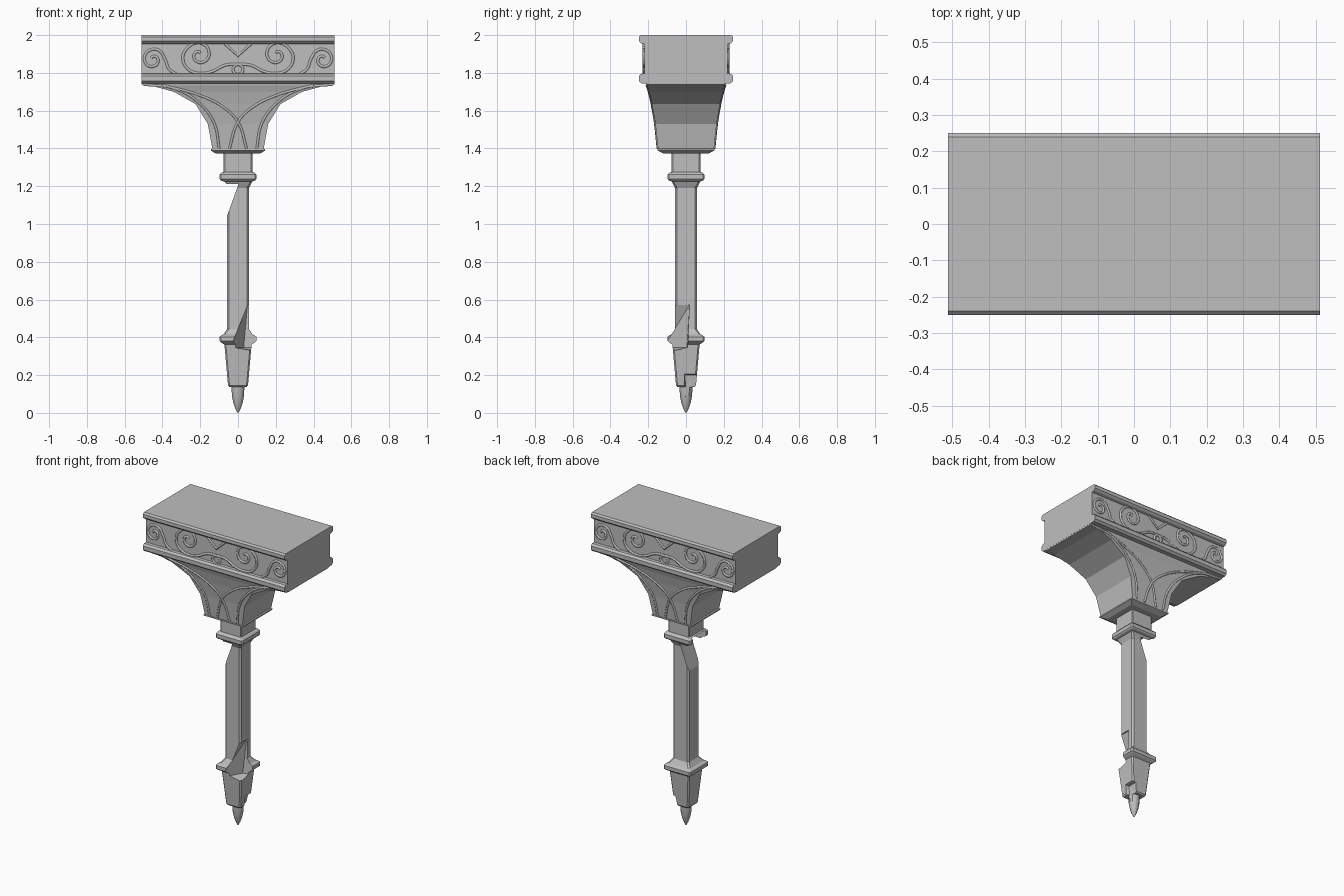
import bpy, bmesh, math

cube = bpy.data.objects.get("Cube")
if cube:
    bpy.data.objects.remove(cube, do_unlink=True)

GREY = (0.52, 0.52, 0.52, 1)
stone = bpy.data.materials.new("stone grey")
stone.use_nodes = True
stone.diffuse_color = GREY
stone.node_tree.nodes["Principled BSDF"].inputs["Base Color"].default_value = GREY


def activate(ob):
    bpy.ops.object.select_all(action='DESELECT')
    ob.select_set(True)
    bpy.context.view_layer.objects.active = ob


def finish(name, bm, smooth=None):
    bmesh.ops.recalc_face_normals(bm, faces=bm.faces[:])
    me = bpy.data.meshes.new(name)
    bm.to_mesh(me)
    bm.free()
    me.materials.append(stone)
    ob = bpy.data.objects.new(name, me)
    bpy.context.collection.objects.link(ob)
    if smooth:
        activate(ob)
        bpy.ops.object.shade_smooth_by_angle(angle=math.radians(smooth))
    return ob


def loft(name, rings, smooth=None):
    """Skin a list of equal-length rings and cap both ends."""
    bm = bmesh.new()
    loops = [[bm.verts.new(p) for p in ring] for ring in rings]
    n = len(loops[0])
    for a, b in zip(loops, loops[1:]):
        for i in range(n):
            bm.faces.new((a[i], a[(i + 1) % n], b[(i + 1) % n], b[i]))
    bm.faces.new(loops[0])
    bm.faces.new(loops[-1])
    return finish(name, bm, smooth)


def rect(x, y, z):
    return [(-x, -y, z), (x, -y, z), (x, y, z), (-x, y, z)]


def chamfered(z, w, c):
    k = w - c
    return [(-k, -w, z), (k, -w, z), (w, -k, z), (w, k, z),
            (k, w, z), (-k, w, z), (-w, k, z), (-w, -k, z)]


def hull(name, points):
    bm = bmesh.new()
    for p in points:
        bm.verts.new(p)
    bmesh.ops.convex_hull(bm, input=bm.verts[:])
    return finish(name, bm)


def chip(ob, cutter):
    """Break a piece away from a part."""
    cutter.hide_render = True
    mod = ob.modifiers.new("chip", 'BOOLEAN')
    mod.operation = 'DIFFERENCE'
    mod.solver = 'EXACT'
    mod.object = cutter
    activate(ob)
    bpy.ops.object.modifier_apply(modifier=mod.name)
    bpy.data.objects.remove(cutter, do_unlink=True)


# Beam: one moulded section run along x
half = [(0.218, 1.745), (0.236, 1.745), (0.25, 1.757), (0.25, 1.783), (0.238, 1.795),
        (0.22, 1.797), (0.22, 1.953), (0.238, 1.957), (0.25, 1.968), (0.25, 1.99), (0.24, 2.0)]
section = half + [(-y, z) for y, z in reversed(half)]
loft("beam", [[(x, y, z) for y, z in section] for x in (-0.512, 0.512)])

# Flared bracket under the beam
FLARE = [(1.395, 0.135, 0.148), (1.53, 0.16, 0.162), (1.635, 0.225, 0.18),
         (1.70, 0.34, 0.195), (1.73, 0.45, 0.205), (1.738, 0.51, 0.207), (1.75, 0.512, 0.208)]
loft("bracket", [rect(x, y, z) for z, x, y in FLARE])
loft("bracket_foot", [rect(0.115, 0.115, 1.372), rect(0.143, 0.15, 1.388),
                      rect(0.143, 0.15, 1.396), rect(0.13, 0.14, 1.402)])

# Post: neck, collars, shaft and tapered foot
POST = [(0.138, 0.046, 0.008), (0.146, 0.053, 0.008), (0.362, 0.072, 0.008),
        (0.372, 0.088, 0.008), (0.38, 0.097, 0.008), (0.403, 0.097, 0.008),
        (0.411, 0.088, 0.008), (0.415, 0.078, 0.008), (0.445, 0.058, 0.011),
        (1.19, 0.058, 0.011), (1.225, 0.075, 0.008), (1.23, 0.09, 0.008),
        (1.238, 0.097, 0.008), (1.262, 0.097, 0.008), (1.272, 0.088, 0.008),
        (1.275, 0.076, 0.006), (1.38, 0.076, 0.006)]
post = loft("post", [chamfered(*s) for s in POST])

# Pointed tip
TIP = [(0.0, 0.002), (0.02, 0.013), (0.05, 0.024), (0.09, 0.032), (0.142, 0.035)]
tip = loft("tip", [[(r * math.cos(a * math.pi / 6), r * math.sin(a * math.pi / 6), z)
                    for a in range(12)] for z, r in TIP], 40)

# Broken pieces: high on the left of the front, low on the other corner, and at the foot
chip(post, hull("upper_break", [(x, y, z) for y in (-0.068, 0.068) for x, z in
     [(-0.059, 1.04), (-0.045, 1.10), (0.008, 1.225), (0.0, 1.272), (-0.12, 1.272), (-0.12, 1.04)]]))
chip(post, hull("lower_break", [
    (-0.04, -0.12, 0.345), (0.13, -0.12, 0.315), (0.13, 0.012, 0.35), (0.03, 0.005, 0.345),
    (-0.01, -0.12, 0.40), (0.052, -0.12, 0.57), (0.13, -0.12, 0.57),
    (0.13, 0.022, 0.57), (0.05, 0.018, 0.57)]))


def foot_break():
    return hull("foot_break", [
        (0.028, 0.0, 0.05), (0.1, -0.02, 0.04), (0.1, 0.1, 0.06), (0.015, 0.1, 0.08),
        (0.035, -0.005, 0.2), (0.1, -0.015, 0.215), (0.1, 0.1, 0.21), (0.035, 0.1, 0.2)])


chip(post, foot_break())
chip(tip, foot_break())


# Raised ornament, traced in x and z and laid on the front and back
def surface(z):
    if z > 1.75:
        return 0.221
    for (z0, _, y0), (z1, _, y1) in zip(FLARE, FLARE[1:]):
        if z <= z1:
            return y0 + (y1 - y0) * (z - z0) / (z1 - z0)
    return FLARE[-1][2]


def ornament(name, paths, depth):
    cu = bpy.data.curves.new(name, 'CURVE')
    cu.dimensions = '3D'
    cu.bevel_depth = depth
    cu.bevel_resolution = 1
    cu.resolution_u = 5
    cu.use_fill_caps = True
    for pts, closed, kind in paths:
        for side in (-1, 1):
            sp = cu.splines.new('BEZIER')
            sp.bezier_points.add(len(pts) - 1)
            sp.use_cyclic_u = closed
            for bp, (x, z) in zip(sp.bezier_points, pts):
                bp.co = (x, side * surface(z), z)
                bp.handle_left_type = bp.handle_right_type = kind
    cu.materials.append(stone)
    ob = bpy.data.objects.new(name, cu)
    bpy.context.collection.objects.link(ob)
    activate(ob)
    bpy.ops.object.convert(target='MESH')


def spiral(cx, cz, r0, r1, a0, a1, n=10):
    pts = []
    for i in range(n + 1):
        t = i / n
        a, r = math.radians(a0 + (a1 - a0) * t), r0 + (r1 - r0) * t
        pts.append((cx + r * math.cos(a), cz + r * math.sin(a)))
    return pts


def both(paths):
    return paths + [([(-x, z) for x, z in p], c, k) for p, c, k in paths]


outer = spiral(-0.45, 1.87, 0.012, 0.058, 500, 60) + [
    (-0.385, 1.87), (-0.365, 1.82), (-0.325, 1.792)]
inner = spiral(-0.205, 1.895, 0.012, 0.065, -300, 100) + [
    (-0.27, 1.93), (-0.292, 1.88), (-0.265, 1.82), (-0.2, 1.797),
    (-0.13, 1.81), (-0.07, 1.84), (0, 1.846)]
ring = spiral(0, 1.818, 0.026, 0.026, 0, 315, 7)
vee = [(-0.068, 1.953), (0, 1.89), (0.068, 1.953)]
ornament("scrollwork", both([(outer, False, 'AUTO'), (inner, False, 'AUTO')])
         + [(ring, True, 'AUTO'), (vee, False, 'VECTOR')], 0.008)

# Crossing ribs on the bracket
long_rib = [(-0.40, 1.735), (-0.2, 1.68), (-0.08, 1.62), (0, 1.54), (0.045, 1.40)]
short_rib = [(-0.50, 1.738), (-0.33, 1.715), (-0.2, 1.635), (-0.125, 1.53), (-0.10, 1.40)]
ornament("bracket_ribs", both([(long_rib, False, 'AUTO'), (short_rib, False, 'AUTO')]), 0.007)
